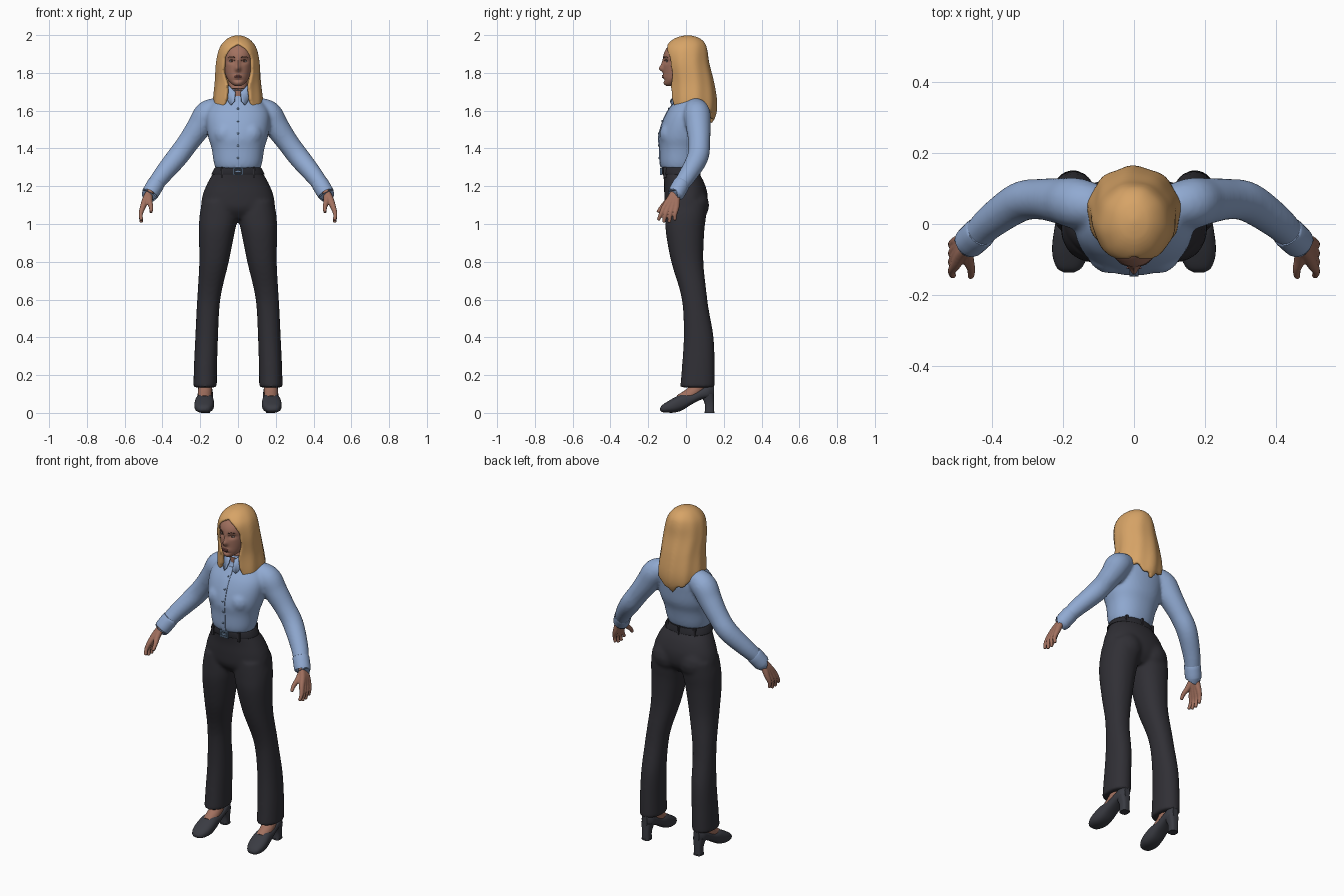
import bpy, bmesh, math
from mathutils import Vector
from mathutils.bvhtree import BVHTree

if "Cube" in bpy.data.objects:
    bpy.data.objects.remove(bpy.data.objects["Cube"])

COLOURS = {
    "hair_gold": (0.68, 0.37, 0.135), "skin": (0.36, 0.165, 0.115), "shirt_blue": (0.28, 0.40, 0.64),
    "trouser_black": (0.030, 0.029, 0.036), "shoe_grey": (0.042, 0.044, 0.055),
    "belt_black": (0.022, 0.022, 0.028), "buckle_blue": (0.16, 0.25, 0.38),
    "lip_rose": (0.28, 0.10, 0.085), "eye_grey": (0.42, 0.38, 0.37), "brow_brown": (0.10, 0.05, 0.035)}
MATS = {}
for key, rgb in COLOURS.items():
    MATS[key] = bpy.data.materials.new(key)
    MATS[key].diffuse_color = (*rgb, 1)


def finish(name, bm, mat, voxel=0, smooth=0, thick=0):
    bmesh.ops.recalc_face_normals(bm, faces=bm.faces)
    me = bpy.data.meshes.new(name)
    bm.to_mesh(me)
    bm.free()
    me.materials.append(MATS[mat])
    ob = bpy.data.objects.new(name, me)
    bpy.context.collection.objects.link(ob)
    bpy.ops.object.select_all(action='DESELECT')
    bpy.context.view_layer.objects.active = ob
    ob.select_set(True)
    bpy.ops.object.shade_smooth_by_angle(angle=math.radians(50))
    if thick:
        m = ob.modifiers.new("thickness", 'SOLIDIFY')
        m.thickness, m.offset = thick, -1
    if voxel:
        m = ob.modifiers.new("blend", 'REMESH')
        m.mode, m.voxel_size, m.use_smooth_shade = 'VOXEL', voxel, True
    if smooth:
        m = ob.modifiers.new("relax", 'SMOOTH')
        m.factor, m.iterations = 0.5, smooth
    return ob


def spline(rows, k=6):
    """Catmull-Rom resampling of equal-length tuples."""
    out = []
    for i in range(len(rows) - 1):
        a, b, c, d = rows[max(i - 1, 0)], rows[i], rows[i + 1], rows[min(i + 2, len(rows) - 1)]
        for j in range(k):
            t = j / k
            out.append(tuple(0.5 * (2 * q + (r - p) * t + (2 * p - 5 * q + 4 * r - s) * t * t
                                    + (3 * q - p - 3 * r + s) * t ** 3) for p, q, r, s in zip(a, b, c, d)))
    return out + [tuple(rows[-1])]


def lookup(rows, z):
    """Linear interpolation in a table sorted by its first value."""
    if z <= rows[0][0]:
        return rows[0][1:]
    for a, b in zip(rows, rows[1:]):
        if z <= b[0]:
            t = (z - a[0]) / (b[0] - a[0])
            return tuple(p + (q - p) * t for p, q in zip(a[1:], b[1:]))
    return rows[-1][1:]


def loft(bm, rings):
    vs = [[bm.verts.new(p) for p in r] for r in rings]
    n = len(vs[0])
    for a, b in zip(vs, vs[1:]):
        for i in range(n):
            bm.faces.new((a[i], a[(i + 1) % n], b[(i + 1) % n], b[i]))
    bm.faces.new(vs[0][::-1])
    bm.faces.new(vs[-1])


def oval(rx, ry, n=40, p=2.0):
    for i in range(n):
        c, s = math.cos(math.tau * i / n), math.sin(math.tau * i / n)
        yield (rx * math.copysign(abs(c) ** (2 / p), c), ry * math.copysign(abs(s) ** (2 / p), s))


def stack(bm, rows, p=2.0, sx=1, k=6):
    """Upright loft; rows are z, cx, cy, rx, ry."""
    loft(bm, [[(sx * (cx + x), cy + y, z) for x, y in oval(rx, ry, 40, p)]
              for z, cx, cy, rx, ry in spline(rows, k)])


def tube(bm, pts, sx=1, n=18, k=5):
    """Round limb; points are x, y, z, radius."""
    rows = spline(pts, k)
    rings = []
    for i, (x, y, z, r) in enumerate(rows):
        d = Vector(rows[min(i + 1, len(rows) - 1)][:3]) - Vector(rows[max(i - 1, 0)][:3])
        q = d.to_track_quat('Z', 'Y')
        ring = [Vector((x, y, z)) + q @ Vector((u, v, 0)) for u, v in oval(r, r, n)]
        rings.append([(sx * v.x, v.y, v.z) for v in ring])
    loft(bm, rings)


def blob(bm, loc, size, seg=16):
    vs = bmesh.ops.create_uvsphere(bm, u_segments=seg, v_segments=seg // 2, radius=1)['verts']
    for v in vs:
        v.co = Vector(loc) + Vector(a * b for a, b in zip(v.co, size))


def box(bm, loc, size):
    for v in bmesh.ops.create_cube(bm, size=1)['verts']:
        v.co = Vector(loc) + Vector(a * b for a, b in zip(v.co, size))


# Trousers: pelvis and two flared legs blended together
bm = bmesh.new()
stack(bm, [(1.03, 0, 0, .15, .07), (1.08, 0, 0, .193, .107), (1.15, 0, 0, .188, .115), (1.22, 0, -.01, .16, .106),
           (1.28, 0, -.03, .126, .094), (1.31, 0, -.032, .119, .092)], 2.2)
for sx in (1, -1):
    stack(bm, [(.135, .174, .060, .062, .091), (.25, .172, .065, .061, .086), (.4, .166, .067, .060, .079),
               (.55, .159, .052, .060, .068), (.65, .149, .037, .064, .070), (.8, .127, .007, .078, .085),
               (.95, .113, -.005, .094, .101), (1.04, .103, -.001, .101, .107), (1.12, .1, .004, .09, .108)], 2.2, sx)
    blob(bm, (sx * .085, .055, 1.10), (.085, .068, .085))
finish("trousers", bm, "trouser_black", .01, 6)

# Belt, loops and buckle
bm = bmesh.new()
stack(bm, [(1.262, 0, -.027, .139, .100), (1.268, 0, -.028, .139, .101), (1.292, 0, -.031, .127, .098),
           (1.298, 0, -.031, .122, .096)], 2.2, k=2)
finish("belt", bm, "belt_black")
bm = bmesh.new()
for x, y in ((.085, -.112), (.09, .045), (0, .070)):
    for sx in ((1, -1) if x else (1,)):
        box(bm, (sx * x, y, 1.275), (.012, .016, .055))
finish("belt_loops", bm, "trouser_black")
bm = bmesh.new()
for x, z, w, h in ((0, .016, .052, .007), (0, -.016, .052, .007), (.023, 0, .007, .036), (-.023, 0, .007, .036), (0, 0, .03, .012)):
    box(bm, (x, -.132, 1.278 + z), (w, .01, h))
finish("belt_buckle", bm, "buckle_blue")

# Shirt: torso and sleeves blended together
TORSO = [(1.295, 0, -.035, .119, .096), (1.33, 0, -.033, .129, .105), (1.40, 0, -.026, .140, .114),
         (1.46, 0, -.018, .158, .127), (1.53, 0, -.005, .168, .123), (1.59, 0, .010, .165, .112),
         (1.64, 0, .022, .135, .090), (1.675, 0, .022, .088, .070), (1.71, 0, .006, .056, .058)]
bm = bmesh.new()
stack(bm, TORSO, 2.2)
for sx in (1, -1):
    blob(bm, (sx * .068, -.075, 1.475), (.066, .066, .07))
    tube(bm, [(.10, .05, 1.612, .060), (.16, .058, 1.582, .072), (.205, .065, 1.515, .066), (.265, .070, 1.43, .058),
              (.323, .062, 1.353, .057), (.40, .010, 1.26, .049), (.447, -.035, 1.195, .042), (.462, -.050, 1.17, .042)], sx)
finish("shirt", bm, "shirt_blue", .009, 6)
bm = bmesh.new()
for sx in (1, -1):
    tube(bm, [(.433, -.022, 1.214, .042), (.436, -.025, 1.21, .046), (.464, -.051, 1.163, .045),
              (.467, -.054, 1.158, .041)], sx, 24, 3)
finish("cuffs", bm, "shirt_blue")

# Button placket and buttons along the chest
TABLE = spline(TORSO)
front = lambda z: lookup(TABLE, z)[1] - lookup(TABLE, z)[3]
bm = bmesh.new()
rows = []
for i in range(25):
    z = 1.30 + .355 * i / 24
    rows.append([(x, front(z) + d, z) for x, d in ((-.013, -.003), (.013, -.003), (.013, .01), (-.013, .01))])
loft(bm, rows)
finish("placket", bm, "shirt_blue")
bm = bmesh.new()
for i in range(5):
    z = 1.35 + .065 * i
    blob(bm, (0, front(z) - .004, z), (.006, .003, .006), 10)
finish("buttons", bm, "buckle_blue")

# Collar: folded band with two points in front
bm = bmesh.new()
grid = []
N = 48
for i in range(N + 1):
    t = math.radians(14 + 332 * i / N)
    f = max(0, math.cos(t)) ** 3
    s, c = math.sin(t), math.cos(t)
    tip = max(0, 1 - abs(min(t, math.tau - t) - .5) * 2.2)
    grid.append([bm.verts.new(p) for p in (
        (.057 * s, .004 - .062 * c, 1.738 - .04 * f),
        (.068 * s, .008 - .076 * c, 1.705 - .03 * f),
        (.083 * s, .014 - .103 * c, 1.682 - .012 * f - .045 * tip))])
for a, b in zip(grid, grid[1:]):
    for j in (0, 1):
        bm.faces.new((a[j], a[j + 1], b[j + 1], b[j]))
finish("collar", bm, "shirt_blue", thick=.006)

# Head with nose, brow and eye-socket relief
bm = bmesh.new()
stack(bm, [(1.730, 0, -.085, .014, .018), (1.742, 0, -.073, .034, .040), (1.765, 0, -.050, .055, .067),
           (1.80, 0, -.025, .070, .094), (1.85, 0, -.010, .080, .110), (1.90, 0, -.005, .083, .113),
           (1.94, 0, 0, .072, .095), (1.968, 0, .005, .045, .06), (1.98, 0, .005, .012, .015)], 2.1, k=8)
bump = lambda x, z, x0, z0, w, h: math.exp(-((x - x0) / w) ** 2 - ((z - z0) / h) ** 2)
bmesh.ops.subdivide_edges(bm, edges=[e for e in bm.edges if all(v.co.y < -.05 for v in e.verts)],
                          cuts=1, use_grid_fill=True)
for v in bm.verts:
    if v.co.y < -.03:
        x, z = abs(v.co.x), v.co.z
        v.co.y += (-.022 * bump(x, z, 0, 1.822, .013, .016) - .010 * bump(x, z, 0, 1.848, .010, .025)
                   + .010 * bump(x, z, .034, 1.862, .020, .013) - .006 * bump(x, z, 0, 1.780, .024, .012)
                   - .004 * bump(x, z, 0, 1.745, .02, .012) + .004 * bump(x, z, 0, 1.762, .02, .006))
tree = BVHTree.FromBMesh(bm)
face = lambda x, z: (x, tree.ray_cast(Vector((x, -1, z)), Vector((0, 1, 0)))[0].y, z)
finish("head", bm, "skin", smooth=2)
bm = bmesh.new()
tube(bm, [(0, .02, 1.82, .052), (0, .004, 1.74, .050), (0, .004, 1.69, .054), (0, .015, 1.65, .06)], n=28)
finish("neck", bm, "skin")

# Eyes, brows and lips
eyes, brows, lips = bmesh.new(), bmesh.new(), bmesh.new()
for sx in (1, -1):
    blob(eyes, face(sx * .034, 1.861), (.013, .004, .0045))
    x, y, z = face(sx * .034, 1.861)
    blob(brows, (x, y - .003, z), (.0045, .0025, .0045), 10)
    for zz, r in ((1.883, .003), (1.867, .0016)):
        tube(brows, [(*face(sx * a, zz + b), r * c) for a, b, c in
                     ((.016, -.002, .7), (.034, .002, 1), (.053, -.002, .4))], n=8)
for z, w in ((1.784, .022), (1.776, .019)):
    blob(lips, face(0, z), (w, .0045, .0042))
finish("eyes", eyes, "eye_grey")
finish("brows", brows, "brow_brown")
finish("lips", lips, "lip_rose")

# Hair: long shell open around the face
SHAPE = spline([(1.53, .030, .112, .105), (1.58, .036, .128, .122), (1.65, .035, .132, .128), (1.75, .026, .122, .122),
                (1.85, .006, .116, .118), (1.92, 0, .102, .114), (1.96, .004, .080, .095),
                (1.988, .008, .046, .056), (2.0, .01, .004, .005)])
EDGE = [(1.58, .092), (1.66, .066), (1.73, .058), (1.80, .078), (1.88, .074), (1.93, .042), (1.958, 0), (2.0, 0)]
bm = bmesh.new()
C, R = 72, 44
cols = []
for i in range(C + 1):
    s = i / C
    side = 1 - abs(2 * s - 1)
    low = lookup([(0, 1.60), (.06, 1.575), (.16, 1.60), (.35, 1.63), (.7, 1.59), (1, 1.535)], side)[0]
    low += .009 * math.sin(s * 57)
    col = []
    for j in range(R + 1):
        v = j / R
        z = 2.0 + (low - 2.0) * v ** 1.7
        cy, rx, ry = lookup(SHAPE, z)
        t0 = math.asin(min(.95, lookup(EDGE, z)[0] / rx))
        t = t0 + (math.tau - 2 * t0) * s
        w = 1 + .022 * v * math.sin(t * 9 + 5 * v)
        col.append(bm.verts.new((rx * w * math.sin(t), cy - ry * w * math.cos(t), z)))
    cols.append(col)
for a, b in zip(cols, cols[1:]):
    for j in range(R):
        bm.faces.new((a[j], a[j + 1], b[j + 1], b[j]))
bmesh.ops.remove_doubles(bm, verts=bm.verts, dist=.0003)
finish("hair", bm, "hair_gold", .0065, 5, .022)

for sx, side in ((1, "left"), (-1, "right")):
    # Hand: four fingers, thumb and palm blended together
    bm = bmesh.new()
    for i in range(4):
        tube(bm, [(.463, -.058 + .005 * i, 1.175, .019), (.486, -.082 + .011 * i, 1.135, .019),
                  (.503, -.113 + .021 * i, 1.092, .0155), (.515, -.133 + .025 * i, 1.052, .0115),
                  (.511, -.147 + .029 * i, 1.008 + (.012 if i in (0, 3) else 0), .009)], sx, 14)
    tube(bm, [(.470, -.065, 1.155, .018), (.468, -.100, 1.118, .016), (.460, -.128, 1.090, .012),
              (.461, -.150, 1.062, .009)], sx, 14)
    finish(side + "_hand", bm, "skin", .004, 3)

    # Foot showing above the shoe opening
    bm = bmesh.new()
    tube(bm, [(.174, .085, .26, .036), (.174, .075, .16, .036), (.175, .035, .105, .037), (.177, -.03, .062, .036)], sx)
    finish(side + "_foot", bm, "skin")

    # High-heeled shoe: rows are y, centre x, bottom z, top z, half width
    bm = bmesh.new()
    rows = spline([(-.137, .184, .012, .026, .014), (-.125, .183, .004, .042, .034), (-.095, .181, .001, .062, .048),
                   (-.06, .179, .002, .082, .052), (-.02, .177, .014, .100, .049), (.03, .175, .045, .104, .043),
                   (.08, .173, .070, .128, .040), (.12, .172, .076, .150, .036), (.148, .172, .085, .150, .018)], 5)
    loft(bm, [[(sx * (x + u), y, (lo + hi) / 2 + w) for u, w in oval(hw, (hi - lo) / 2, 28, 2.5)]
              for y, x, lo, hi, hw in rows])
    stack(bm, [(.006, .172, .125, .024, .024), (.05, .172, .124, .024, .025), (.10, .172, .112, .034, .036)], 3, sx, 3)
    stack(bm, [(0, .172, .125, .025, .026), (.008, .172, .125, .025, .026)], 3, sx, 1)
    finish(side + "_shoe", bm, "shoe_grey")

for m in bpy.data.materials:
    if m.users and not m.is_grease_pencil:
        m.use_nodes = True
        m.node_tree.nodes["Principled BSDF"].inputs["Base Color"].default_value = m.diffuse_color
